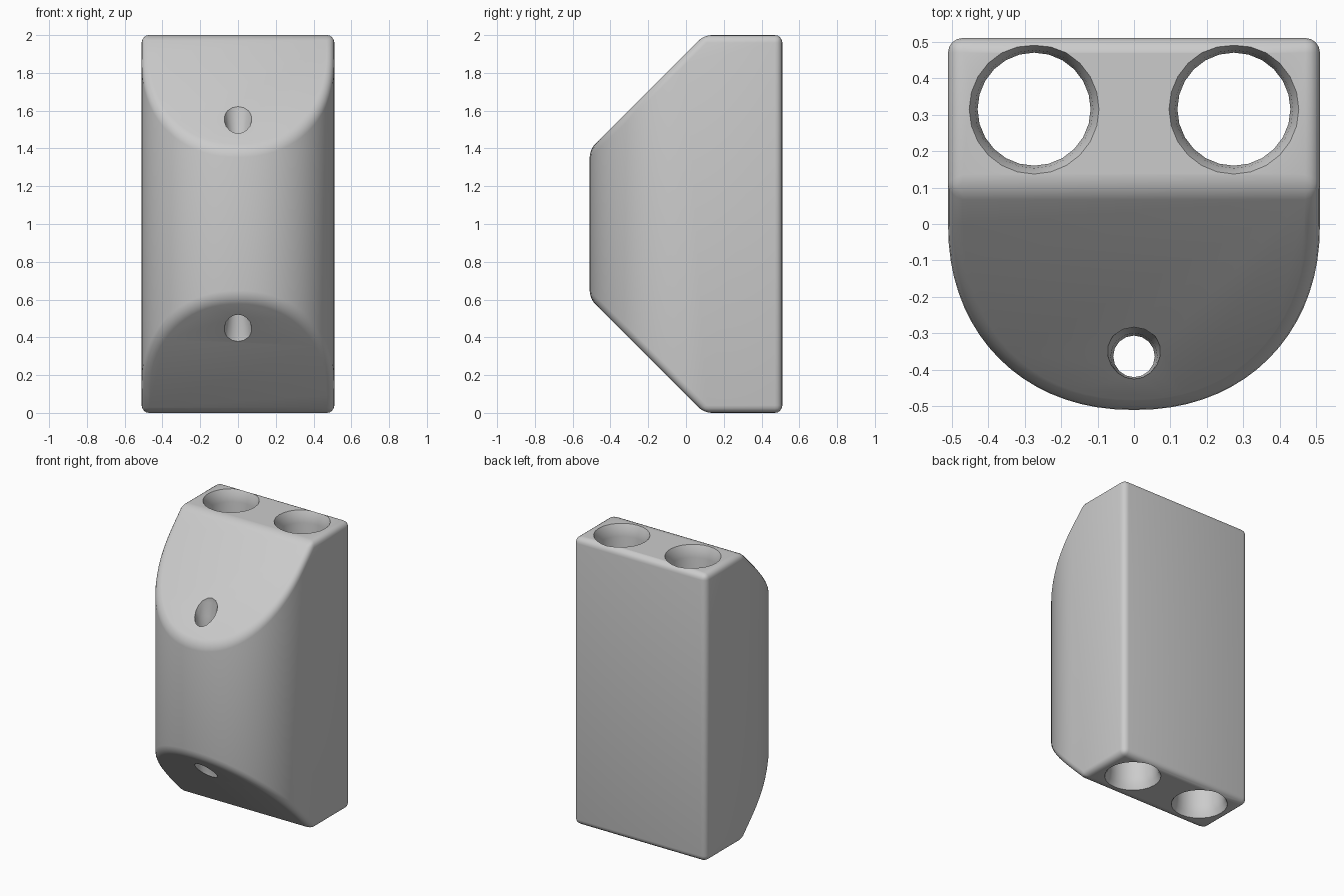
import bpy, bmesh, math

old = bpy.data.objects.get("Cube")
if old:
    bpy.data.objects.remove(old, do_unlink=True)

HALF, HEIGHT, POWER = 0.51, 2.0, 2.15

grey = bpy.data.materials.new("plain_grey")
grey.use_nodes = True
grey.diffuse_color = (0.6, 0.6, 0.6, 1)
grey.node_tree.nodes["Principled BSDF"].inputs["Base Color"].default_value = grey.diffuse_color


def add_object(name, bm):
    bmesh.ops.recalc_face_normals(bm, faces=bm.faces[:])
    mesh = bpy.data.meshes.new(name)
    bm.to_mesh(mesh)
    bm.free()
    mesh.materials.append(grey)
    obj = bpy.data.objects.new(name, mesh)
    bpy.context.collection.objects.link(obj)
    return obj


def flared_cutter(name, x, y, rings, sides):
    """Upright round cutter through (radius, z) rings."""
    bm = bmesh.new()
    loops = [[bm.verts.new((x + r * math.cos(2 * math.pi * i / sides),
                            y + r * math.sin(2 * math.pi * i / sides), z))
              for i in range(sides)] for r, z in rings]
    for a, b in zip(loops, loops[1:]):
        for i in range(sides):
            j = (i + 1) % sides
            bm.faces.new((a[i], a[j], b[j], b[i]))
    bm.faces.new(loops[0])
    bm.faces.new(loops[-1])
    obj = add_object(name, bm)
    obj.hide_render = True
    return obj


def mirrored_rings(upper):
    """Rings given for the top half, repeated for the bottom half."""
    return [(r, HEIGHT - z) for r, z in reversed(upper)] + upper


# Body: rounded front, flat back, extruded upward
bm = bmesh.new()
outline = [(HALF, HALF), (-HALF, HALF)]
steps = 36
for i in range(steps + 1):
    a = math.pi * (1 + i / steps)
    c, s = math.cos(a), math.sin(a)
    outline.append((math.copysign(abs(c) ** (2 / POWER), c) * HALF,
                    -abs(s) ** (2 / POWER) * HALF if 0 < i < steps else 0))
base = bm.faces.new([bm.verts.new((x, y, 0)) for x, y in outline])
top = bmesh.ops.extrude_face_region(bm, geom=[base])["geom"]
bmesh.ops.translate(bm, vec=(0, 0, HEIGHT),
                    verts=[v for v in top if isinstance(v, bmesh.types.BMVert)])

# Slanted cuts at the top and bottom of the front
for z, up in ((HEIGHT, 1), (0, -1)):
    cut = bmesh.ops.bisect_plane(bm, geom=bm.verts[:] + bm.edges[:] + bm.faces[:],
                                 plane_co=(0, 0.095, z), plane_no=(0, -1, up),
                                 clear_outer=True)["geom_cut"]
    bmesh.ops.holes_fill(bm, edges=[e for e in cut if isinstance(e, bmesh.types.BMEdge)], sides=0)
body = add_object("body", bm)

bevel = body.modifiers.new("rounded_edges", "BEVEL")
bevel.width, bevel.segments = 0.04, 4
bevel.limit_method, bevel.angle_limit = "ANGLE", math.radians(30)
bevel.use_clamp_overlap = False

# Two wide holes at the back, one narrow hole through the slants
wide = mirrored_rings([(0.155, 1.92), (0.162, 1.965), (0.178, 2.0), (0.178, 2.05)])
narrow = mirrored_rings([(0.057, 1.42), (0.064, 1.5), (0.08, 1.59), (0.08, 1.8)])
cutters = [flared_cutter("left_hole_cutter", 0.274, 0.315, wide, 24),
           flared_cutter("right_hole_cutter", -0.274, 0.315, wide, 24),
           flared_cutter("front_hole_cutter", 0, -0.363, narrow, 16)]
for cutter in cutters:
    mod = body.modifiers.new(cutter.name, "BOOLEAN")
    mod.operation, mod.solver, mod.object = "DIFFERENCE", "EXACT", cutter

bpy.ops.object.select_all(action="DESELECT")
body.select_set(True)
bpy.context.view_layer.objects.active = body
for name in [m.name for m in body.modifiers]:
    bpy.ops.object.modifier_apply(modifier=name)
for cutter in cutters:
    bpy.data.objects.remove(cutter, do_unlink=True)
bpy.ops.object.shade_smooth_by_angle(angle=math.radians(35))
